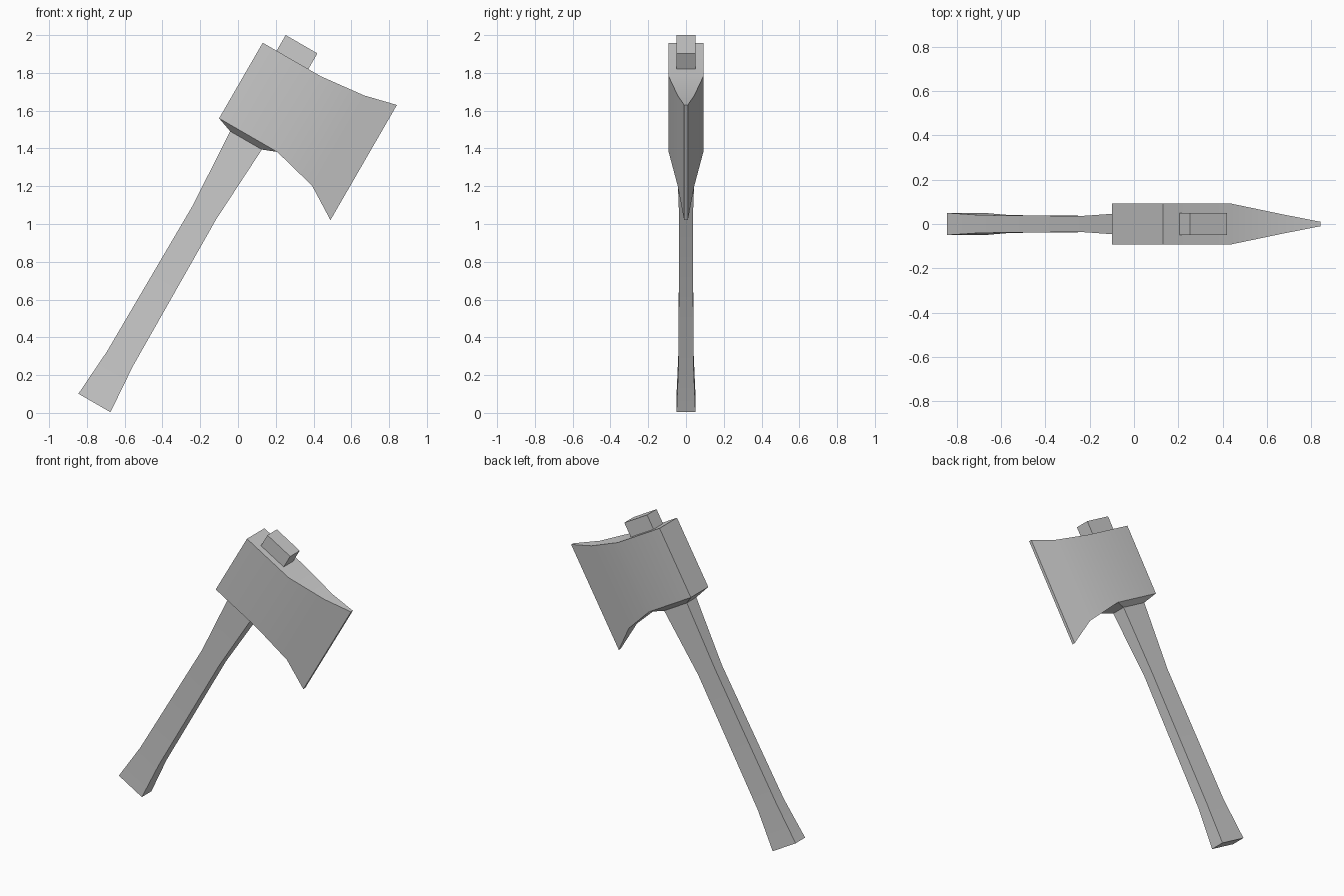
import bpy, bmesh
from math import radians

cube = bpy.data.objects.get("Cube")
if cube:
    bpy.data.objects.remove(cube)

grey = bpy.data.materials.new("plain grey")
grey.use_nodes = True
colour = (0.6, 0.6, 0.6, 1)
grey.diffuse_color = colour
grey.node_tree.nodes["Principled BSDF"].inputs["Base Color"].default_value = colour


def loft(name, rings, caps=True):
    """Join four-cornered rings into one leaning part."""
    bm = bmesh.new()
    loops = [[bm.verts.new(p) for p in ring] for ring in rings]
    for a, b in zip(loops, loops[1:]):
        for i in range(4):
            j = (i + 1) % 4
            bm.faces.new((a[i], a[j], b[j], b[i]))
    if caps:
        bm.faces.new(loops[0])
        bm.faces.new(loops[-1])
    bmesh.ops.recalc_face_normals(bm, faces=bm.faces)
    mesh = bpy.data.meshes.new(name)
    bm.to_mesh(mesh)
    bm.free()
    mesh.materials.append(grey)
    ob = bpy.data.objects.new(name, mesh)
    bpy.context.collection.objects.link(ob)
    # The whole tool leans along its handle
    ob.location = (-0.76, 0, 0.0525)
    ob.rotation_euler = (0, radians(30), 0)
    bpy.ops.object.select_all(action='DESELECT')
    ob.select_set(True)
    bpy.context.view_layer.objects.active = ob
    bpy.ops.object.shade_smooth_by_angle(angle=radians(30))
    return ob


def flat_ring(z, x0, x1, y):
    return [(x0, -y, z), (x1, -y, z), (x1, y, z), (x0, y, z)]


def upright_ring(x, z0, z1, y):
    return [(x, -y, z0), (x, y, z0), (x, y, z1), (x, -y, z1)]


# Handle: flared foot, slim waist, straight top through the head
loft("handle", [flat_ring(z, -w, w, d) for z, w, d in (
    (0, 0.098, 0.05), (0.268, 0.079, 0.04), (1.163, 0.072, 0.036),
    (1.61, 0.097, 0.05), (2.193, 0.097, 0.05))])

# Head: square poll, then a blade that flares and thins to the edge
loft("axe_head", [upright_ring(*s) for s in (
    (-0.182, 1.635, 2.097, 0.092), (0.173, 1.635, 2.097, 0.092),
    (0.423, 1.572, 2.124, 0.044), (0.598, 1.463, 2.167, 0.01))])

# Collar: sloping underside between head and handle
loft("head_collar", [flat_ring(1.605, -0.097, 0.097, 0.05),
                     flat_ring(1.635, -0.182, 0.173, 0.092)], caps=False)
